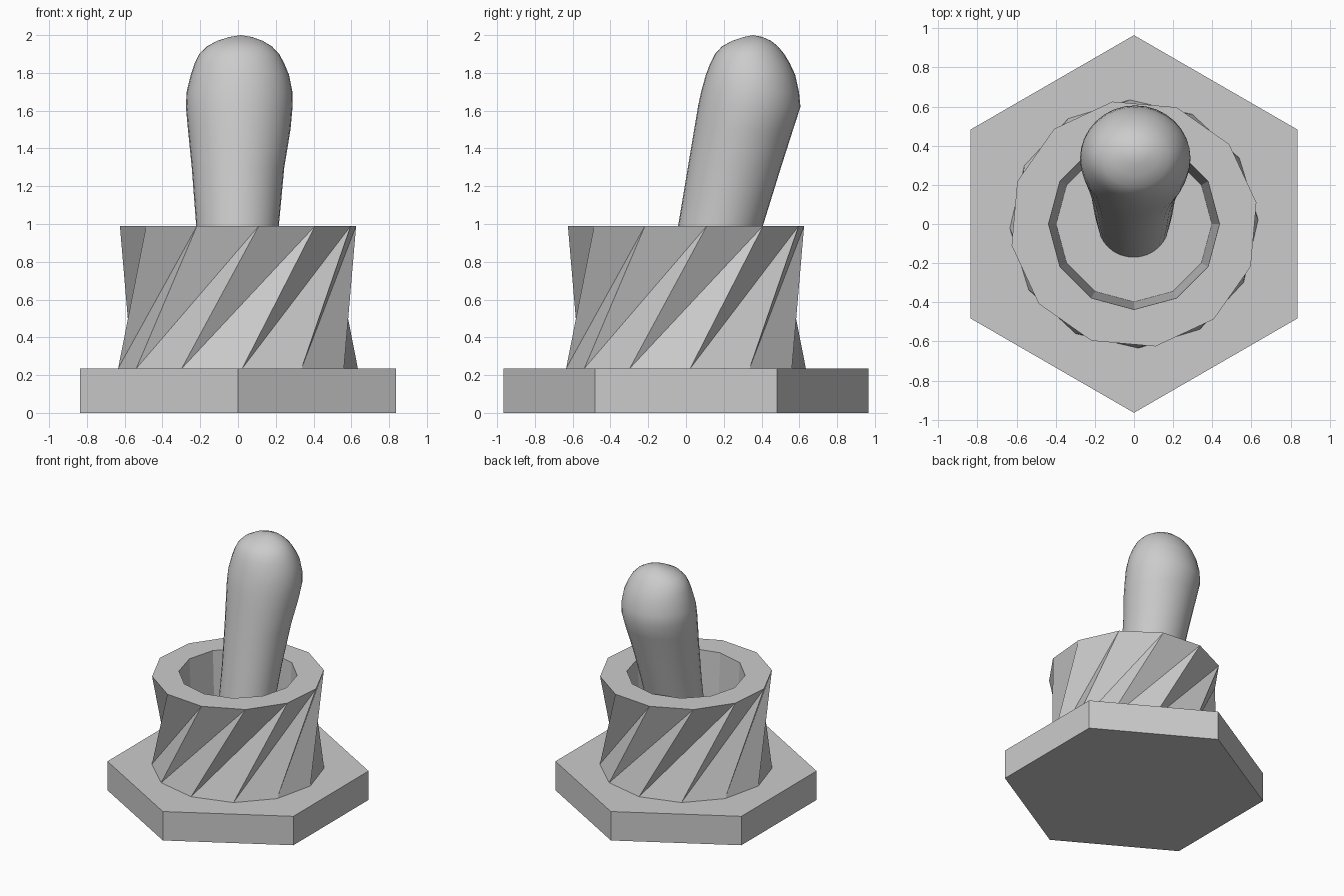
import bpy, bmesh
from math import sin, cos, radians, pi

if "Cube" in bpy.data.objects:
    bpy.data.objects.remove(bpy.data.objects["Cube"])


def ring(bm, n, rx, ry, z, offset=0.0, cx=0.0, cy=0.0):
    return [bm.verts.new((cx + rx * cos(offset + 2 * pi * i / n),
                          cy + ry * sin(offset + 2 * pi * i / n), z))
            for i in range(n)]


def bridge(bm, a, b, split=False):
    n = len(a)
    for i in range(n):
        j = (i + 1) % n
        if split:
            bm.faces.new((a[i], a[j], b[j]))
            bm.faces.new((a[i], b[j], b[i]))
        else:
            bm.faces.new((a[i], a[j], b[j], b[i]))


def finish(bm, name, smooth=False):
    bmesh.ops.recalc_face_normals(bm, faces=bm.faces)
    for f in bm.faces:
        f.smooth = smooth and len(f.verts) < 5
    mesh = bpy.data.meshes.new(name)
    bm.to_mesh(mesh)
    bm.free()
    obj = bpy.data.objects.new(name, mesh)
    bpy.context.collection.objects.link(obj)
    return obj


# Hexagonal base slab
BASE_TOP = 0.235
bm = bmesh.new()
low = ring(bm, 6, 0.965, 0.965, 0, radians(30))
high = ring(bm, 6, 0.965, 0.965, BASE_TOP, radians(30))
bridge(bm, low, high)
bm.faces.new(low)
bm.faces.new(high)
finish(bm, "base")

# Twelve-sided mortar with twisted outer wall and plain inner wall
bm = bmesh.new()
foot = ring(bm, 12, 0.635, 0.635, BASE_TOP, radians(2))
rim = ring(bm, 12, 0.635, 0.635, 0.99, radians(40))
lip = ring(bm, 12, 0.437, 0.437, 0.99, radians(30))
floor = ring(bm, 12, 0.398, 0.398, BASE_TOP, radians(30))
bridge(bm, foot, rim, split=True)
bridge(bm, rim, lip)
bridge(bm, lip, floor)
bridge(bm, floor, foot[1:] + foot[:1])
finish(bm, "mortar")

# Leaning pestle: z, left x, right x, front y, back y
profile = [
    (0.235, -0.185, 0.180, -0.17, 0.18),
    (0.60, -0.205, 0.200, -0.11, 0.285),
    (1.00, -0.222, 0.217, -0.04, 0.41),
    (1.30, -0.245, 0.245, 0.010, 0.503),
    (1.50, -0.265, 0.278, 0.043, 0.567),
    (1.62, -0.276, 0.289, 0.063, 0.606),
    (1.70, -0.272, 0.288, 0.080, 0.598),
    (1.79, -0.250, 0.270, 0.105, 0.578),
    (1.85, -0.230, 0.245, 0.128, 0.550),
    (1.90, -0.205, 0.218, 0.153, 0.520),
    (1.94, -0.165, 0.180, 0.190, 0.487),
    (1.97, -0.110, 0.130, 0.245, 0.450),
    (1.99, -0.045, 0.075, 0.305, 0.405),
]
bm = bmesh.new()
prev = None
for z, x0, x1, y0, y1 in profile:
    cur = ring(bm, 32, (x1 - x0) / 2, (y1 - y0) / 2, z,
               cx=(x0 + x1) / 2, cy=(y0 + y1) / 2)
    if prev:
        bridge(bm, prev, cur)
    else:
        bm.faces.new(cur)
    prev = cur
tip = bm.verts.new((0.015, 0.355, 2.0))
for i in range(32):
    bm.faces.new((prev[i], prev[(i + 1) % 32], tip))
finish(bm, "pestle", smooth=True)
